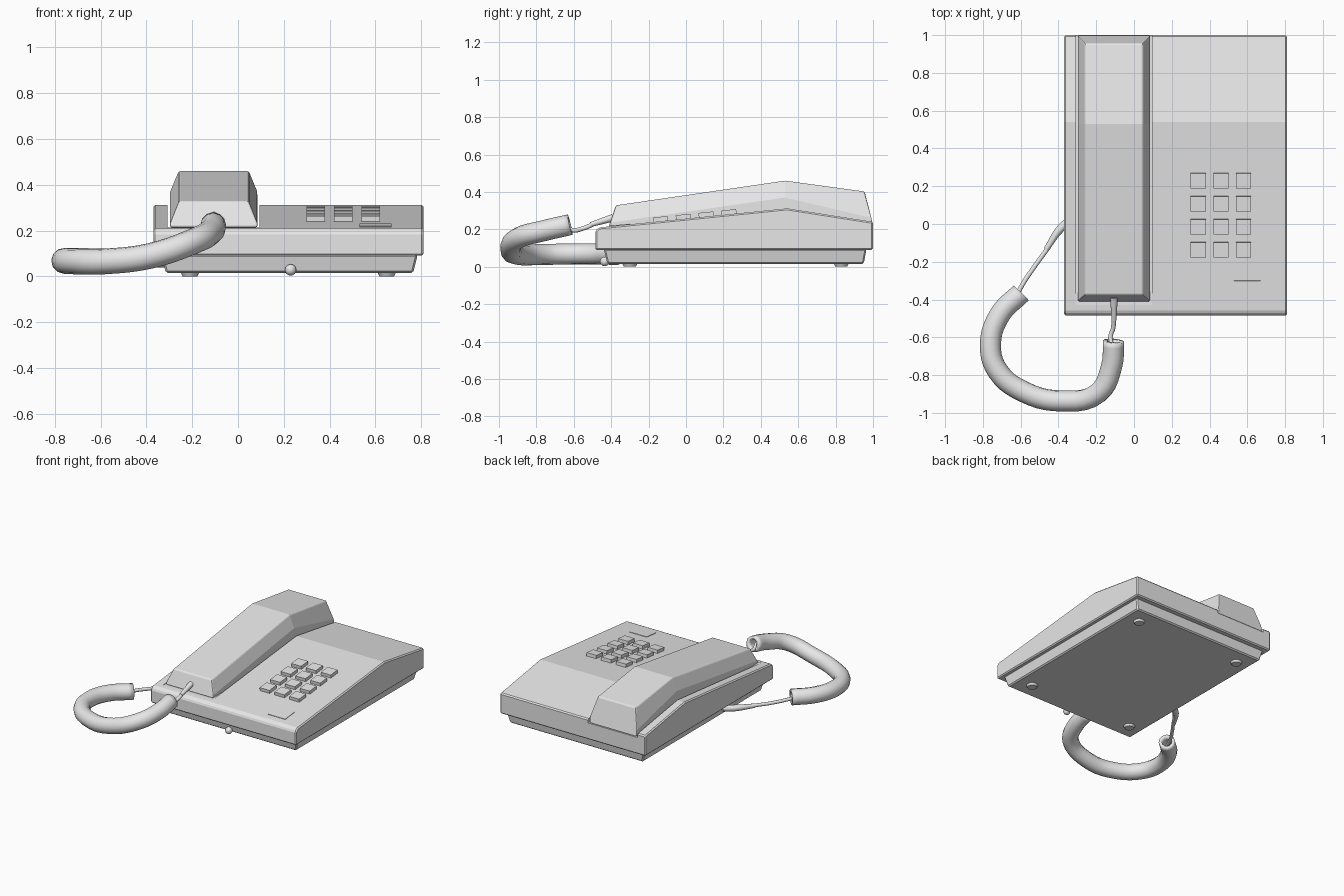
import bpy, bmesh, math
from mathutils import Matrix, Vector

cube = bpy.data.objects.get("Cube")
if cube:
    bpy.data.objects.remove(cube, do_unlink=True)

grey = bpy.data.materials.new("light grey plastic")
grey.use_nodes = True
grey.diffuse_color = (0.8, 0.8, 0.8, 1)
grey.node_tree.nodes["Principled BSDF"].inputs["Base Color"].default_value = (0.8, 0.8, 0.8, 1)


def add_object(name, data):
    ob = bpy.data.objects.new(name, data)
    bpy.context.scene.collection.objects.link(ob)
    data.materials.append(grey)
    return ob


def finish(name, bm):
    bmesh.ops.recalc_face_normals(bm, faces=bm.faces)
    me = bpy.data.meshes.new(name)
    bm.to_mesh(me)
    bm.free()
    return add_object(name, me)


def loft(name, rings):
    """Skin a row of closed rings and cap both ends."""
    bm = bmesh.new()
    rows = [[bm.verts.new(p) for p in ring] for ring in rings]
    n = len(rows[0])
    for a, b in zip(rows, rows[1:]):
        for i in range(n):
            j = (i + 1) % n
            bm.faces.new((a[i], a[j], b[j], b[i]))
    bm.faces.new(rows[0])
    bm.faces.new(rows[-1])
    return finish(name, bm)


def rect(x0, x1, y0, y1, z):
    return [(x0, y0, z), (x1, y0, z), (x1, y1, z), (x0, y1, z)]


def add_bevel(ob, width, segments=1):
    mod = ob.modifiers.new("Bevel", "BEVEL")
    mod.width = width
    mod.segments = segments
    mod.limit_method = "ANGLE"
    mod.angle_limit = math.radians(30)


def cord(name, points, radius, radii=None, hollow=False):
    """Round tube along a smooth path through the points."""
    cu = bpy.data.curves.new(name, "CURVE")
    cu.dimensions = "3D"
    cu.bevel_depth = radius
    cu.bevel_resolution = 4
    cu.resolution_u = 5
    cu.use_fill_caps = not hollow
    sp = cu.splines.new("BEZIER")
    sp.bezier_points.add(len(points) - 1)
    for i, (bp, p) in enumerate(zip(sp.bezier_points, points)):
        bp.co = p
        bp.handle_left_type = bp.handle_right_type = "AUTO"
        bp.radius = radii[i] if radii else 1
    sp.use_smooth = True
    ob = add_object(name, cu)
    if hollow:
        mod = ob.modifiers.new("Wall", "SOLIDIFY")
        mod.thickness = 0.022
        mod.offset = -1
    return ob


# Body shell: a side profile extruded across the width
profile = [(-0.485, 0.09), (-0.485, 0.19), (-0.465, 0.21), (0.54, 0.312), (1.0, 0.24), (1.0, 0.09)]
body = loft("body_shell", [[(x, y, z) for y, z in profile] for x in (-0.37, 0.81)])
add_bevel(body, 0.008)

# Handset trench, open at the back
cutter = loft("trench_cutter", [rect(-0.308, 0.095, -0.43, 1.1, z) for z in (0.212, 0.6)])
cutter.hide_render = True
cutter.hide_viewport = True
cut = body.modifiers.new("Trench", "BOOLEAN")
cut.operation = "DIFFERENCE"
cut.object = cutter
cut.solver = "EXACT"

# Tapered base under the shell
base = loft("base_tray", [rect(-0.315, 0.765, -0.42, 0.95, 0.015),
                          rect(-0.335, 0.785, -0.44, 0.965, 0.095)])
add_bevel(base, 0.008)

# Feet
for side, x in (("right", -0.21), ("left", 0.65)):
    for end, y in (("front", -0.30), ("back", 0.83)):
        bm = bmesh.new()
        bmesh.ops.create_cone(bm, cap_ends=True, segments=20, radius1=0.032, radius2=0.042,
                              depth=0.02, matrix=Matrix.Translation((x, y, 0.01)))
        finish(f"foot_{end}_{side}", bm)

# Small knob under the front edge
bm = bmesh.new()
bmesh.ops.create_uvsphere(bm, u_segments=16, v_segments=8, radius=0.025,
                          matrix=Matrix.Translation((0.23, -0.435, 0.028)))
finish("front_knob", bm)


# Handset: each section has a foot, a shoulder and a narrower top
def section(foot, shoulder, top):
    rows = [(0.191, *foot), (0.190, *shoulder), (0.153, *top)]
    cx = -0.106
    return [(cx - w, y, z) for w, y, z in rows] + [(cx + w, y, z) for w, y, z in reversed(rows)]


handset = loft("handset", [
    section((-0.412, 0.214), (-0.408, 0.235), (-0.375, 0.328)),
    section((0.53, 0.214), (0.53, 0.37), (0.53, 0.46)),
    section((1.0, 0.214), (0.995, 0.26), (0.955, 0.402)),
])
add_bevel(handset, 0.008, 2)

# Keypad, tilted with the sloping top
slope = math.atan2(0.102, 1.005)
for r in range(4):
    y = 0.23 - 0.122 * r
    z = 0.21 + (y + 0.465) * math.tan(slope)
    for c in range(3):
        bm = bmesh.new()
        place = Matrix.Translation((0.34 + 0.12 * c, y, z + 0.006))
        bmesh.ops.create_cube(bm, size=1, matrix=place @ Matrix.Rotation(slope, 4, "X")
                              @ Matrix.Diagonal((0.08, 0.08, 0.035, 1)))
        finish(f"key_{r + 1}_{c + 1}", bm)

# Thin plate near the front edge
bm = bmesh.new()
place = Matrix.Translation((0.60, -0.355, 0.2215)) @ Matrix.Rotation(slope, 4, "X")
bmesh.ops.create_cube(bm, size=1, matrix=place @ Matrix.Diagonal((0.14, 0.11, 0.006, 1)))
finish("front_plate", bm)

# Coiled part of the cord, drawn as one thick hollow tube
cord("thick_cord", [(-0.108, -0.62, 0.225), (-0.118, -0.75, 0.195), (-0.19, -0.895, 0.155),
                    (-0.38, -0.937, 0.09), (-0.58, -0.89, 0.065), (-0.72, -0.78, 0.065),
                    (-0.76, -0.64, 0.068), (-0.71, -0.48, 0.068), (-0.597, -0.365, 0.065)],
     0.056, hollow=True)

# Thin leads and their tapered sleeves
cord("handset_lead", [(-0.106, -0.48, 0.235), (-0.11, -0.55, 0.205),
                      (-0.125, -0.60, 0.195), (-0.11, -0.66, 0.215)], 0.012)
cord("handset_sleeve", [(-0.106, -0.39, 0.262), (-0.106, -0.51, 0.225)], 0.02, (1, 0.65))
cord("body_lead", [(-0.64, -0.42, 0.065), (-0.59, -0.32, 0.06),
                   (-0.53, -0.23, 0.055), (-0.45, -0.12, 0.055)], 0.012)
cord("body_sleeve", [(-0.465, -0.135, 0.055), (-0.385, -0.02, 0.06), (-0.32, 0.03, 0.06)],
     0.022, (0.65, 1, 1))

# Smooth shading with sharp edges kept on the solid parts
bpy.ops.object.select_all(action="DESELECT")
for ob in bpy.context.scene.objects:
    if ob.type == "MESH" and ob.name.startswith(("foot", "front_knob")):
        ob.select_set(True)
        bpy.context.view_layer.objects.active = ob
bpy.ops.object.shade_smooth_by_angle(angle=math.radians(35))
